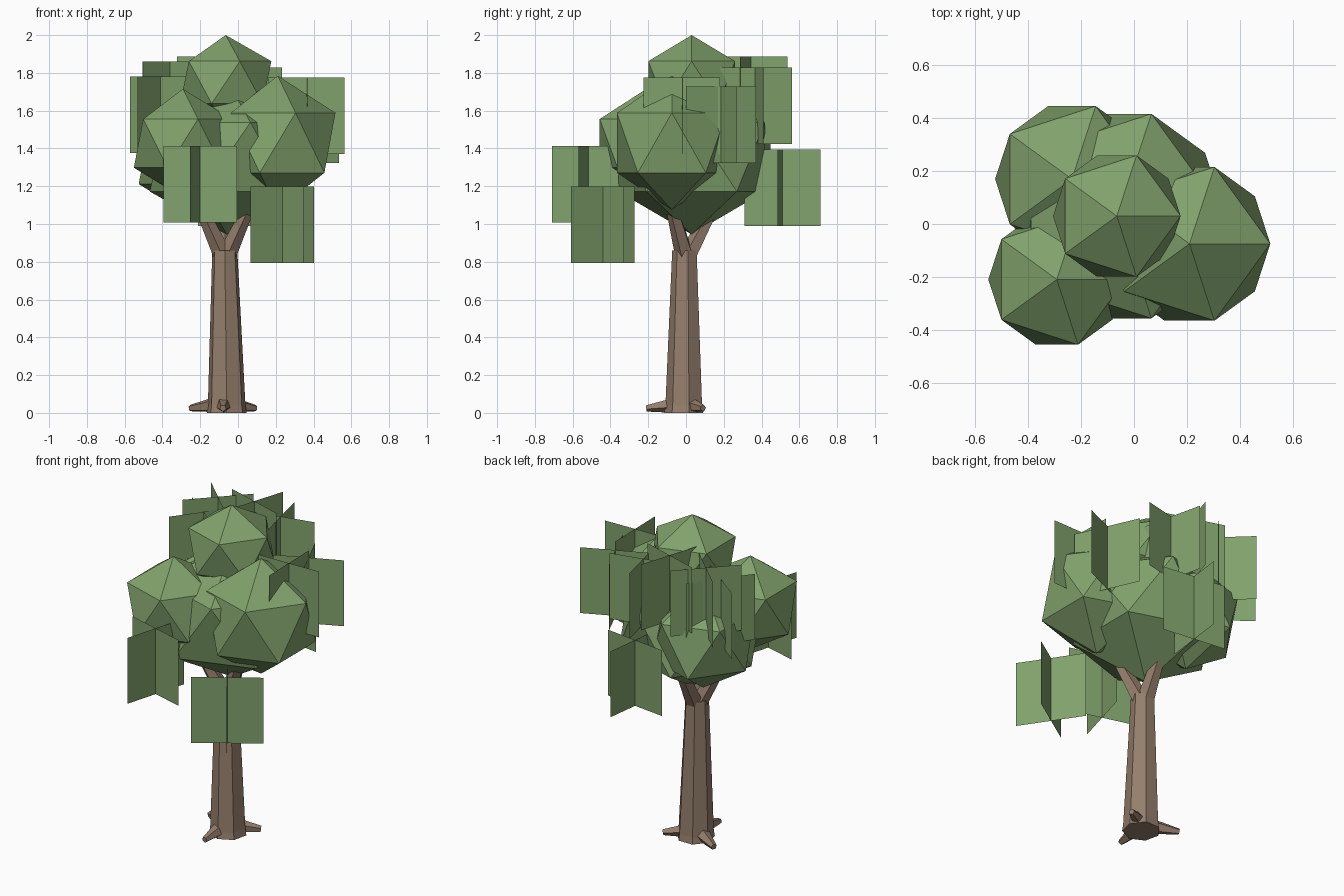
import bpy, math
from mathutils import Vector

if "Cube" in bpy.data.objects:
    bpy.data.objects.remove(bpy.data.objects["Cube"])


def material(name, rgb):
    m = bpy.data.materials.new(name)
    m.diffuse_color = (*rgb, 1)
    m.use_nodes = True
    m.node_tree.nodes["Principled BSDF"].inputs["Base Color"].default_value = m.diffuse_color
    return m


bark = material("bark", (0.30, 0.21, 0.15))
leaf = material("leaf", (0.22, 0.36, 0.15))


def mesh_object(name, verts, faces, mat):
    me = bpy.data.meshes.new(name)
    me.from_pydata(verts, [], faces)
    me.materials.append(mat)
    ob = bpy.data.objects.new(name, me)
    bpy.context.collection.objects.link(ob)
    return ob


def limb(name, rings, sides, flat=False):
    """Tapered prism through (centre, radius) rings; flat keeps ring planes level."""
    axis = Vector(rings[-1][0]) - Vector(rings[0][0])
    q = Vector((0, 0, 1)).rotation_difference(Vector((0, 0, 1)) if flat else axis)
    verts, faces = [], []
    for c, r in rings:
        for i in range(sides):
            a = math.tau * (i + 0.5) / sides + math.pi / 2
            verts.append(Vector(c) + q @ Vector((r * math.cos(a), r * math.sin(a), 0)))
    for k in range(len(rings) - 1):
        for i in range(sides):
            j = (i + 1) % sides
            b = k * sides
            faces.append((b + i, b + j, b + sides + j, b + sides + i))
    faces.append(tuple(reversed(range(sides))))
    faces.append(tuple(range(len(verts) - sides, len(verts))))
    return mesh_object(name, verts, faces, bark)


# Trunk
limb("trunk", [((-0.06, -0.007, 0), 0.108), ((-0.06, -0.007, 0.04), 0.102),
               ((-0.07, -0.005, 0.86), 0.068)], 7, flat=True)

# Roots and branches, three of each
for i in range(3):
    a = math.radians(-90 + 120 * i)
    c, s = math.cos(a), math.sin(a)
    limb(f"root_{i + 1}", [((-0.075 + 0.06 * c, -0.01 + 0.06 * s, 0.042), 0.042),
                           ((-0.08 + 0.20 * c, -0.01 + 0.20 * s, 0.025), 0.018)], 5)
    c, s = math.cos(a + math.pi), math.sin(a + math.pi)
    limb(f"branch_{i + 1}", [((-0.07 + 0.01 * c, 0.01 * s, 0.83), 0.052),
                             ((-0.07 + 0.17 * c, 0.17 * s, 1.13), 0.03)], 5)

# Foliage clumps: centre, horizontal radius, vertical radius
clumps = {
    "core": ((-0.06, 0.03, 1.355), 0.455, 0.41),
    "top": ((-0.065, 0.03, 1.75), 0.27, 0.25),
    "right": ((0.21, -0.075, 1.43), 0.342, 0.355),
    "front_left": ((-0.292, -0.21, 1.427), 0.29, 0.288),
    "back_left": ((-0.235, 0.17, 1.357), 0.325, 0.325),
}
for name, (loc, r, rz) in clumps.items():
    bpy.ops.mesh.primitive_ico_sphere_add(subdivisions=1, radius=1, location=loc)
    ob = bpy.context.object
    ob.name = f"foliage_{name}"
    ob.scale = (r, r, rz)
    ob.data.materials.append(leaf)

# Crossed leaf cards: centre and direction of the first plane
cards = [
    ((-0.20, -0.515, 1.21), (0.195, -0.055)),
    ((0.235, -0.44, 0.995), (0.165, 0.11)),
    ((-0.01, 0.51, 1.192), (0.20, -0.025)),
    ((0.362, -0.022, 1.573), (0.20, 0.005)),
    ((0.35, 0.185, 1.525), (0.185, 0.083)),
    ((0.035, 0.365, 1.625), (0.195, 0.045)),
    ((-0.13, 0.345, 1.683), (0.193, -0.06)),
    ((-0.36, 0.32, 1.658), (0.145, -0.138)),
    ((-0.41, 0.25, 1.578), (0.16, -0.12)),
]
H = 0.2025
for n, (c, d) in enumerate(cards):
    verts, faces = [], []
    u = Vector((d[0], d[1], 0)).normalized() * H
    for v in (u, Vector((-u.y, u.x, 0))):
        k = len(verts)
        verts += [Vector(c) + v * sx + Vector((0, 0, H * sz))
                  for sx, sz in ((-1, -1), (1, -1), (1, 1), (-1, 1))]
        faces.append((k, k + 1, k + 2, k + 3))
    mesh_object(f"leaf_card_{n + 1}", verts, faces, leaf)
